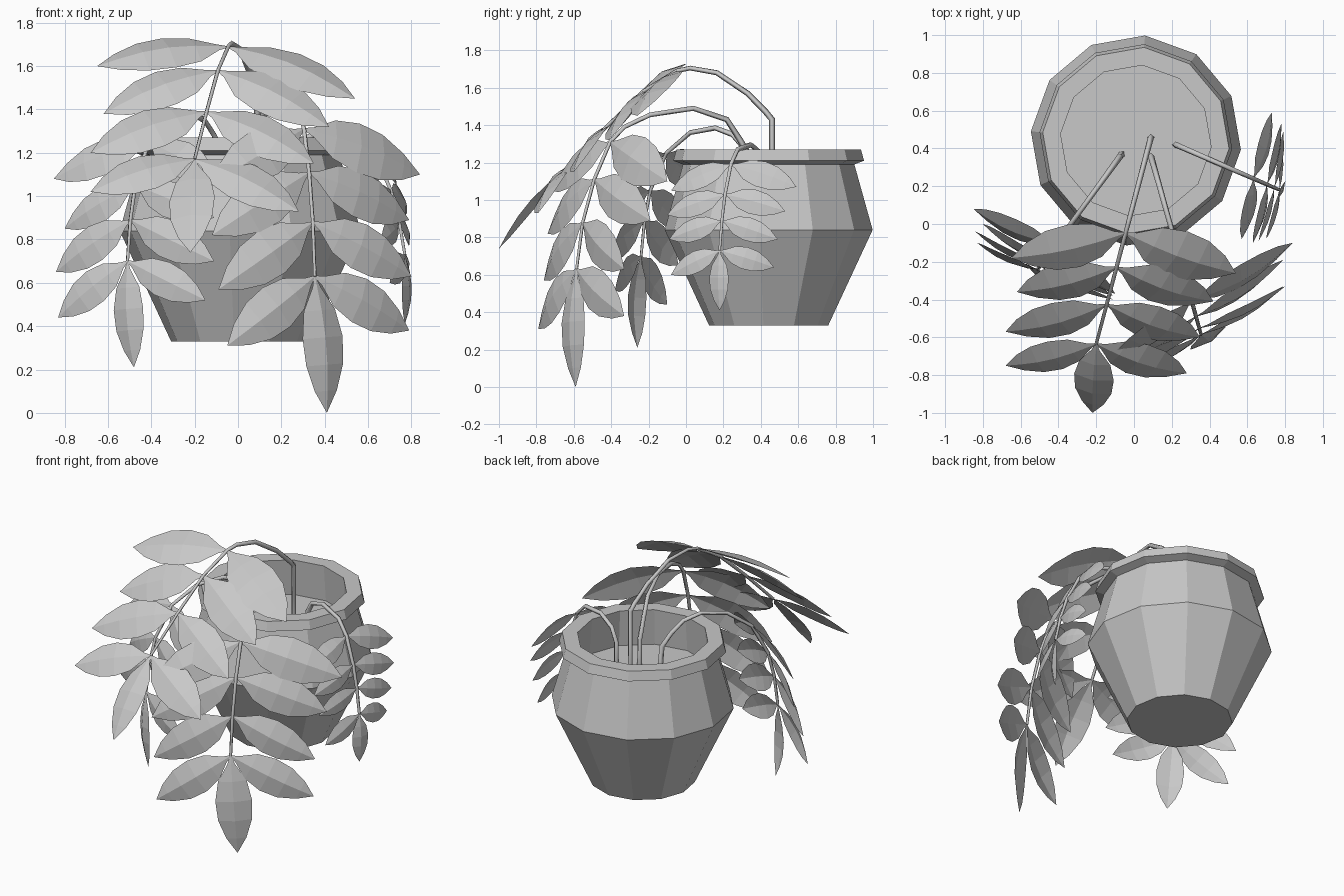
import bpy, bmesh, math
from mathutils import Matrix, Vector

cube = bpy.data.objects.get("Cube")
if cube:
    bpy.data.objects.remove(cube)

clay = bpy.data.materials.new("plain_grey")
clay.use_nodes = True
grey = (0.58, 0.58, 0.58, 1)
clay.diffuse_color = grey
clay.node_tree.nodes["Principled BSDF"].inputs["Base Color"].default_value = grey

UP = Vector((0, 0, 1))


def add_object(name, data):
    data.materials.append(clay)
    obj = bpy.data.objects.new(name, data)
    bpy.context.collection.objects.link(obj)
    return obj


def mesh_from(name, bm):
    mesh = bpy.data.meshes.new(name)
    bm.to_mesh(mesh)
    bm.free()
    return add_object(name, mesh)


def lathe(name, profile, sides=12, phase=25):
    """Revolve a radius/height profile and cap both ends."""
    bm = bmesh.new()
    rings = []
    for r, z in profile:
        ring = []
        for i in range(sides):
            a = math.radians(phase + 360 * i / sides)
            ring.append(bm.verts.new((r * math.cos(a), r * math.sin(a), z)))
        rings.append(ring)
    for low, high in zip(rings, rings[1:]):
        for i in range(sides):
            j = (i + 1) % sides
            bm.faces.new((low[i], low[j], high[j], high[i]))
    bm.faces.new(rings[0][::-1])
    bm.faces.new(rings[-1])
    obj = mesh_from(name, bm)
    obj.location = (0.01, 0.442, 0)


def add_leaf(bm, base, tip, across, outward, ratio):
    """Pointed leaf with a raised midrib, bowed along its length."""
    axis = tip - base
    length = axis.length
    side = (across - axis * across.dot(axis) / axis.length_squared).normalized()
    normal = axis.cross(side).normalized()
    if normal.dot(outward) < 0:
        normal.negate()
    half = length * ratio / 2
    rows = []
    for t, w in ((0, 0.04), (0.08, 0.2), (0.25, 0.78), (0.45, 1),
                 (0.65, 0.92), (0.84, 0.55), (1, 0)):
        mid = base + axis * t + normal * length * 0.07 * math.sin(math.pi * t)
        drop = normal * half * w * 0.22
        if w:
            points = (mid - side * half * w - drop, mid, mid + side * half * w - drop)
        else:
            points = (mid,)
        rows.append([bm.verts.new(p) for p in points])
    for a, b in zip(rows, rows[1:]):
        if len(b) == 1:
            bm.faces.new((a[0], a[1], b[0]))
            bm.faces.new((a[1], a[2], b[0]))
        else:
            for k in (0, 1):
                bm.faces.new((a[k], a[k + 1], b[k + 1], b[k]))


def frond(name, start, end, arch, pair_tips, end_tip, ratio=0.4, twist=0):
    """Arching stem with leaf pairs on its last points and one end leaf.
    The arch gives the share of the way to the end and the height."""
    start, end = Vector((*start, 0)), Vector((*end, 0))
    path = [start.lerp(end, t) + UP * z for t, z in arch]

    # Four-sided stem, tapering to the end
    curve = bpy.data.curves.new(name + "_stem", "CURVE")
    curve.dimensions = "3D"
    curve.bevel_depth = 0.018
    curve.bevel_resolution = 0
    curve.use_fill_caps = True
    spline = curve.splines.new("POLY")
    spline.points.add(len(path) - 1)
    for i, (point, co) in enumerate(zip(spline.points, path)):
        point.co = (*co, 1)
        point.radius = 1 - 0.55 * i / len(path)
    add_object(name + "_stem", curve)

    # Leaves
    bm = bmesh.new()
    outward = (end - start).normalized() + UP * 0.7
    first = len(path) - len(pair_tips)
    for i, pair in enumerate(pair_tips, first):
        j = min(i, len(path) - 2)
        for tip in pair:
            add_leaf(bm, path[i], Vector(tip), path[j + 1] - path[j], outward, ratio)
    across = Matrix.Rotation(math.radians(twist), 3, "Z") @ (end - start).cross(UP)
    add_leaf(bm, path[-1], Vector(end_tip), across, outward, ratio * 0.88)
    mesh_from(name + "_leaves", bm)


# Pot with a lipped rim, inner wall and soil floor
lathe("pot", [(0.32, 0.33), (0.558, 0.84), (0.46, 1.19), (0.512, 1.21),
              (0.495, 1.27), (0.4, 1.27), (0.42, 1.03)])

# Tall central frond
frond("tall_frond", (0.09, 0.46), (-0.2, -0.635),
      [(0, 1.03), (0, 1.43), (0.03, 1.47), (0.12, 1.57), (0.27, 1.68),
       (0.4, 1.705), (0.465, 1.69), (0.63, 1.58), (0.81, 1.39), (1, 1.17)],
      [((-0.65, -0.18, 1.6), (0.54, -0.26, 1.45)),
       ((-0.62, -0.36, 1.38), (0.42, -0.41, 1.32)),
       ((-0.68, -0.57, 1.2), (0.35, -0.6, 1.15)),
       ((-0.68, -0.75, 1.02), (0.28, -0.79, 0.93))],
      (-0.22, -1, 0.74), 0.43)

# Front frond hanging to the right of the pot
frond("right_frond", (-0.065, 0.37), (-0.51, -0.24),
      [(0, 1.03), (0.02, 1.2), (0.1, 1.28), (0.2, 1.35), (0.35, 1.385),
       (0.57, 1.36), (0.78, 1.25), (0.92, 1.05), (0.97, 0.89), (1, 0.7)],
      [((-0.85, 0.08, 1.08), (-0.1, -0.37, 1.08)),
       ((-0.8, 0, 0.85), (-0.11, -0.38, 0.9)),
       ((-0.84, -0.04, 0.65), (-0.11, -0.4, 0.7)),
       ((-0.83, -0.1, 0.44), (-0.15, -0.38, 0.52))],
      (-0.48, -0.26, 0.21), 0.39)

# Front frond hanging lowest
frond("low_frond", (0.09, 0.36), (0.355, -0.585),
      [(0, 1.03), (0, 1.2), (0.075, 1.32), (0.15, 1.43), (0.34, 1.49),
       (0.585, 1.455), (0.73, 1.39), (0.81, 1.31), (0.9, 1.11),
       (0.965, 0.88), (1, 0.63)],
      [((0.84, -0.1, 1.1), (-0.12, -0.72, 1.05)),
       ((0.79, -0.19, 0.89), (-0.12, -0.74, 0.82)),
       ((0.8, -0.33, 0.63), (-0.09, -0.76, 0.57)),
       ((0.79, -0.33, 0.38), (-0.05, -0.79, 0.31))],
      (0.41, -0.59, 0), 0.4, 18)

# Small frond on the left side
frond("left_frond", (0.22, 0.42), (0.77, 0.18),
      [(0, 1.03), (0, 1.17), (0.09, 1.25), (0.3, 1.295), (0.6, 1.27),
       (0.75, 1.19), (0.88, 1.03), (0.95, 0.89), (1, 0.73)],
      [((0.73, 0.59, 1.07), (0.57, -0.08, 1.05)),
       ((0.78, 0.53, 0.94), (0.63, -0.1, 0.92)),
       ((0.79, 0.49, 0.79), (0.66, -0.09, 0.79)),
       ((0.77, 0.47, 0.64), (0.7, -0.08, 0.6))],
      (0.77, 0.18, 0.41))
